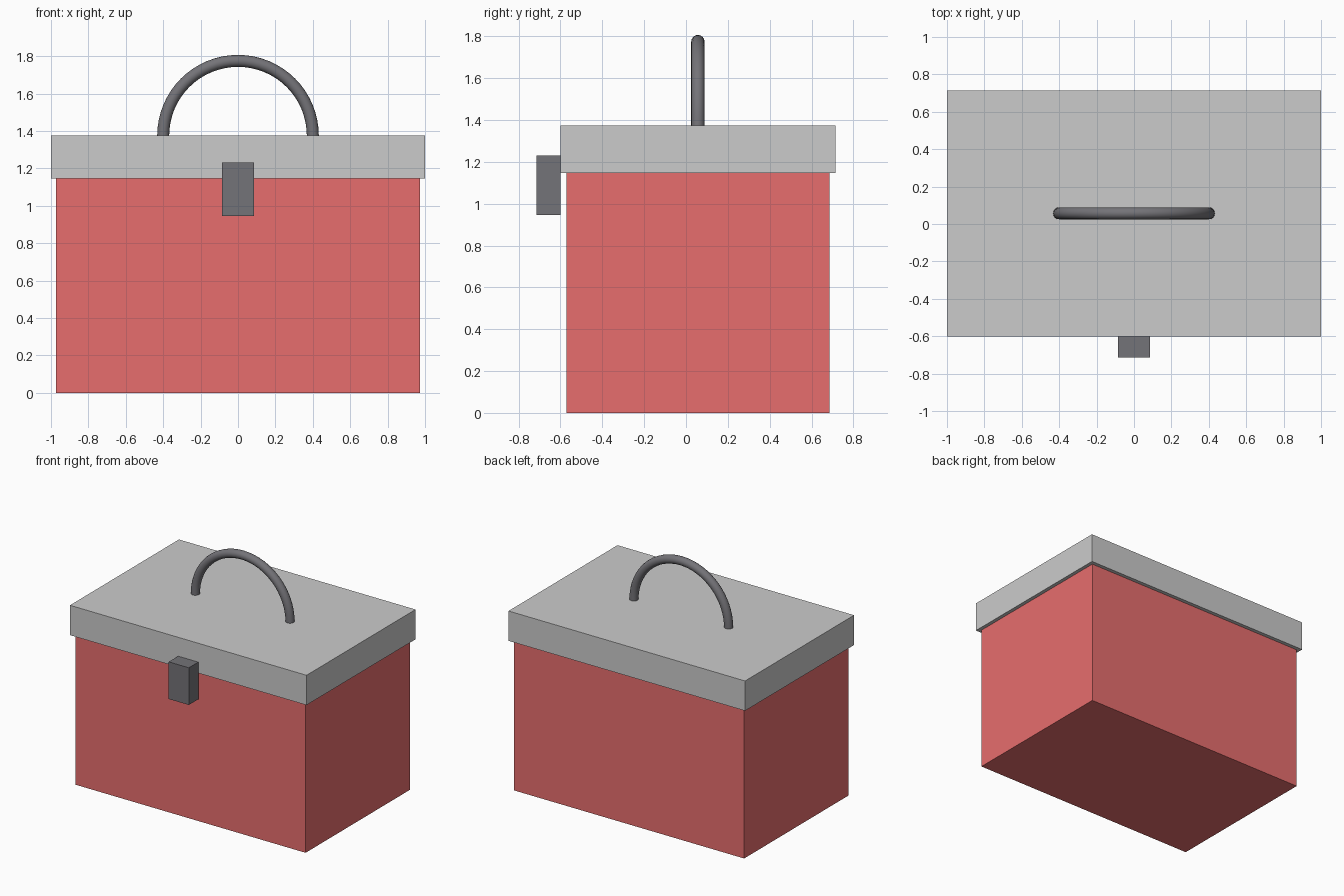
import bpy, bmesh
from math import pi
from mathutils import Matrix, Vector

if "Cube" in bpy.data.objects:
    bpy.data.objects.remove(bpy.data.objects["Cube"])

MID_Y = 0.057  # depth centre of the box, lid and handle
LID_TOP = 1.375


def material(name, rgb):
    mat = bpy.data.materials.new(name)
    mat.diffuse_color = (*rgb, 1)
    mat.use_nodes = True
    mat.node_tree.nodes["Principled BSDF"].inputs["Base Color"].default_value = mat.diffuse_color
    return mat


def finish(name, bm, mat=None):
    mesh = bpy.data.meshes.new(name)
    bmesh.ops.recalc_face_normals(bm, faces=bm.faces)
    bm.to_mesh(mesh)
    bm.free()
    obj = bpy.data.objects.new(name, mesh)
    bpy.context.collection.objects.link(obj)
    if mat:
        mesh.materials.append(mat)
    return obj


def box(name, low, high, mat=None):
    low, high = Vector(low), Vector(high)
    bm = bmesh.new()
    bmesh.ops.create_cube(bm, size=1)
    bmesh.ops.scale(bm, vec=high - low, verts=bm.verts)
    bmesh.ops.translate(bm, vec=(low + high) / 2, verts=bm.verts)
    return finish(name, bm, mat)


red = material("red", (0.8, 0.155, 0.155))
dark = material("dark_grey", (0.175, 0.172, 0.188))

# Body, overhanging lid and front latch
box("body", (-0.972, MID_Y - 0.629, 0), (0.972, MID_Y + 0.629, 1.15), red)
box("lid", (-1, MID_Y - 0.658, 1.147), (1, MID_Y + 0.658, LID_TOP))
box("latch", (-0.085, -0.715, 0.947), (0.085, -0.601, 1.231), dark)

# Handle: round section spun through a half circle, ends capped
bm = bmesh.new()
place = Matrix.Translation((0.4, MID_Y, LID_TOP))
bmesh.ops.create_circle(bm, segments=16, radius=0.032, matrix=place)
bmesh.ops.spin(bm, geom=bm.verts[:] + bm.edges[:], cent=(0, MID_Y, LID_TOP),
               axis=(0, -1, 0), angle=pi, steps=32)
bmesh.ops.holes_fill(bm, edges=[e for e in bm.edges if e.is_boundary])
handle = finish("handle", bm, dark)
bpy.context.view_layer.objects.active = handle
handle.select_set(True)
bpy.ops.object.shade_smooth_by_angle()
